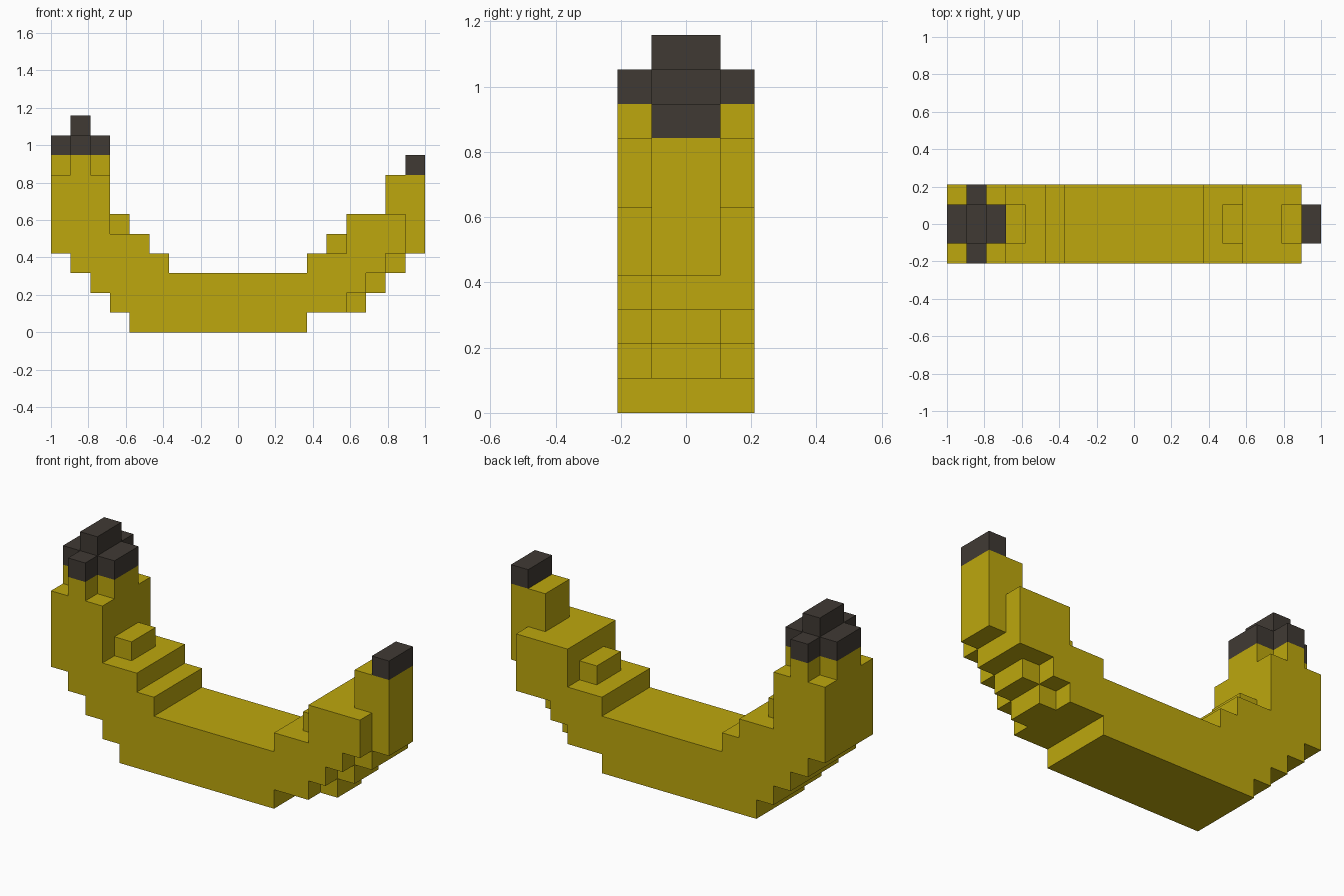
import bpy
import bmesh

cube = bpy.data.objects.get("Cube")
if cube:
    bpy.data.objects.remove(cube, do_unlink=True)

U = 2 / 19  # one block


def material(name, rgb):
    m = bpy.data.materials.new(name)
    m.use_nodes = True
    m.diffuse_color = (*rgb, 1)
    bsdf = m.node_tree.nodes["Principled BSDF"]
    bsdf.inputs["Base Color"].default_value = (*rgb, 1)
    bsdf.inputs["Roughness"].default_value = 0.9
    return m


YELLOW = material("banana_yellow", (0.51, 0.39, 0.004))
DARK = material("dark_brown", (0.051, 0.042, 0.034))


def prism(name, outline, y0, y1, mat):
    """Extrude an outline of (x, z) block coordinates from y0 to y1."""
    bm = bmesh.new()
    face = bm.faces.new([bm.verts.new(((x - 9.5) * U, y0 * U, z * U)) for x, z in outline])
    ext = bmesh.ops.extrude_face_region(bm, geom=[face])
    verts = [g for g in ext["geom"] if isinstance(g, bmesh.types.BMVert)]
    bmesh.ops.translate(bm, verts=verts, vec=(0, (y1 - y0) * U, 0))
    bmesh.ops.recalc_face_normals(bm, faces=bm.faces[:])
    mesh = bpy.data.meshes.new(name)
    bm.to_mesh(mesh)
    bm.free()
    mesh.materials.append(mat)
    obj = bpy.data.objects.new(name, mesh)
    bpy.context.collection.objects.link(obj)
    return obj


def block(name, x0, x1, z0, z1, y0, y1, mat):
    return prism(name, [(x0, z0), (x1, z0), (x1, z1), (x0, z1)], y0, y1, mat)


def plus(name, z0, z1, mat):
    """Cross-shaped layer with the four corner blocks left out."""
    block(name + "_middle", 1, 2, z0, z1, -2, 2, mat)
    block(name + "_right", 0, 1, z0, z1, -1, 1, mat)
    block(name + "_left", 2, 3, z0, z1, -1, 1, mat)


# Stepped crescent body, full width
prism("fruit_body", [
    (4, 0), (13, 0), (13, 1), (15, 1), (15, 2), (16, 2), (16, 3), (17, 3), (17, 4),
    (18, 4), (18, 6), (15, 6), (15, 4), (13, 4), (13, 3), (6, 3), (6, 4), (5, 4),
    (5, 5), (3, 5), (3, 8), (0, 8), (0, 4), (1, 4), (1, 3), (2, 3), (2, 2), (3, 2),
    (3, 1), (4, 1)], -2, 2, YELLOW)

# Narrow ridge of steps under the stalk end
for i, y1 in enumerate((1, 1, 2)):
    block(f"ridge_step_{i + 1}", 15 + i, 16 + i, 1 + i, 2 + i, -1, y1, YELLOW)

# Small blocks on the inner curve
block("inner_step_right", 3, 4, 5, 6, -1, 1, YELLOW)
block("inner_step_left", 14, 15, 4, 5, -1, 1, YELLOW)

# Stalk with its dark cut end
prism("stalk", [(18, 4), (19, 4), (19, 8), (17, 8), (17, 6), (18, 6)], -1, 1, YELLOW)
block("stalk_end", 18, 19, 8, 9, -1, 1, DARK)

# Blossom tip: yellow neck, dark cross and dark top
plus("tip_neck", 8, 9, YELLOW)
plus("tip_cross", 9, 10, DARK)
block("tip_top", 1, 2, 10, 11, -1, 1, DARK)
